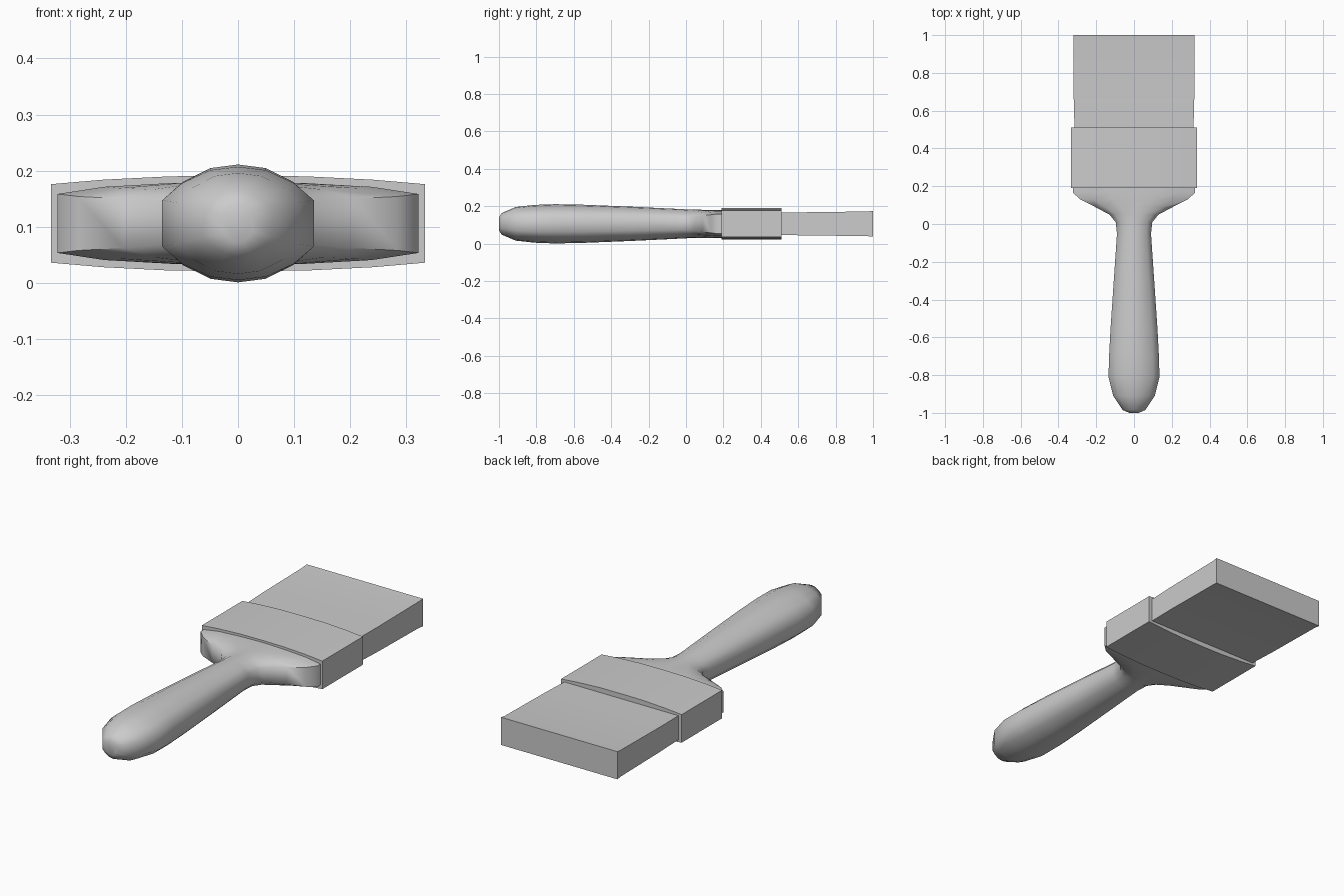
import bpy, bmesh

if "Cube" in bpy.data.objects:
    bpy.data.objects.remove(bpy.data.objects["Cube"])

CZ = 0.106  # height of the brush's centre line


def ring_points(quarter):
    """Mirror a top-to-side quarter profile into a closed loop."""
    right = quarter + [(x, -z) for x, z in reversed(quarter)]
    left = [(-x, z) for x, z in reversed(right) if abs(x) > 1e-6]
    return right + left


def loft(name, sections, smooth_angle=None):
    """Skin a list of (y, quarter profile) sections and cap both ends."""
    bm = bmesh.new()
    rings = [[bm.verts.new((x, y, CZ + z)) for x, z in ring_points(q)]
             for y, q in sections]
    n = len(rings[0])
    for a, b in zip(rings, rings[1:]):
        for i in range(n):
            j = (i + 1) % n
            bm.faces.new((a[i], a[j], b[j], b[i]))
    bm.faces.new(rings[0])
    bm.faces.new(rings[-1])
    bmesh.ops.recalc_face_normals(bm, faces=bm.faces)
    mesh = bpy.data.meshes.new(name)
    bm.to_mesh(mesh)
    bm.free()
    obj = bpy.data.objects.new(name, mesh)
    bpy.context.collection.objects.link(obj)
    if smooth_angle:
        bpy.ops.object.select_all(action='DESELECT')
        obj.select_set(True)
        bpy.context.view_layer.objects.active = obj
        bpy.ops.object.shade_smooth_by_angle(angle=smooth_angle)
    return obj


# Handle: rounded grip section blending into a flat shoulder section
GRIP = [(0, 1), (.37, .94), (.74, .71), (1, .41)]
SHOULDER = [(0, 1), (.37, .96), (.74, .87), (1, .70)]
stations = [  # y, half width, half height, blend to shoulder
    (-1.0, .025, .035, 0), (-.985, .06, .058, 0), (-.91, .11, .090, 0),
    (-.81, .135, .101, 0), (-.70, .132, .105, 0), (-.55, .124, .102, 0),
    (-.30, .107, .092, 0), (-.05, .090, .080, 0), (.01, .097, .077, .1),
    (.05, .130, .076, .3), (.09, .205, .075, .6), (.13, .285, .075, .8),
    (.165, .322, .075, 1), (.22, .322, .075, 1)]
handle = []
for y, w, h, t in stations:
    handle.append((y, [(w * (g[0] + (s[0] - g[0]) * t), h * (g[1] + (s[1] - g[1]) * t))
                       for g, s in zip(GRIP, SHOULDER)]))
loft("handle", handle, 0.9)

# Ferrule: gently arched metal band
band = [(0, .085), (.12, .084), (.24, .078), (.333, .070)]
loft("ferrule", [(.19, band), (.51, band)], 0.5)

# Bristles: flat block flaring slightly to the tip
loft("bristles", [(y, [(w, h)]) for y, w, h in
                  [(.45, .314, .059), (.51, .315, .060), (.66, .319, .062),
                   (.97, .320, .066), (1.0, .321, .069)]], 0.5)
